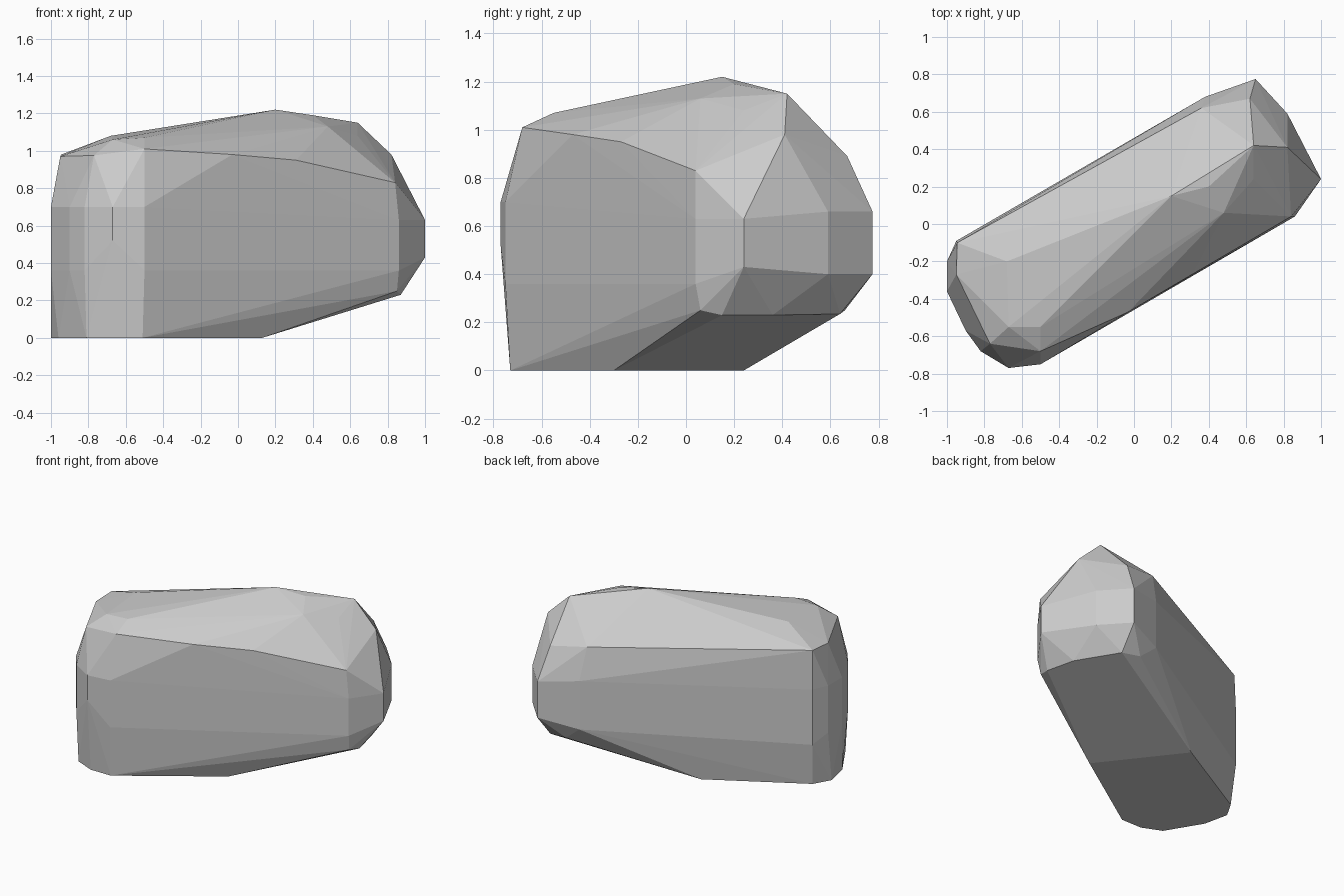
import bpy, bmesh

# Corner points of the boulder, grouped by region; the hull gives flat facets
base = [(-1, -.24, 0), (-.96, -.42, 0), (-.81, -.67, 0), (-.67, -.73, 0), (-.51, -.73, 0),
        (.13, -.30, 0), (-.29, .24, 0), (-.93, -.12, 0)]
# Outline columns (x, y, low z, high z): the upright walls
walls = [(-1, -.2, .36, .7), (-1, -.36, .36, .7), (-.9, -.57, .36, .7), (-.82, -.68, .36, .7),
         (-.67, -.77, .52, .7), (-.5, -.75, .36, .7), (.86, .04, .36, .63), (1, .24, .43, .63),
         (.82, .59, .4, .66), (.65, .775, .4, .66), (.38, .68, .35, .7), (-.95, -.09, .3, .7)]
# Lower rim of the overhanging far end
under = [(.85, .06, .25), (.87, .15, .23), (.82, .36, .23), (.64, .64, .235), (.5, .66, .25)]
# Shoulder and crown
top = [(-.945, -.1, .98), (-.95, -.27, .97), (-.77, -.64, .975), (-.5, -.68, 1.01),
       (-.03, -.47, .98), (.31, -.27, .95), (.84, .04, .83), (-.67, -.55, 1.06),
       (-.5, -.55, 1.07), (-.68, -.2, 1.08), (.2, .15, 1.22), (.4, .2, 1.19),
       (.48, .06, 1.13), (.64, .24, 1.08), (.64, .42, 1.15), (.82, .41, .98),
       (.62, .67, .89), (.36, .62, .93)]

bm = bmesh.new()
points = base + under + top
for x, y, low, high in walls:
    points += [(x, y, low), (x, y, high)]
for p in points:
    bm.verts.new(p)
result = bmesh.ops.convex_hull(bm, input=bm.verts[:])
# Drop points left inside the hull
bmesh.ops.delete(bm, geom=[v for v in bm.verts if not v.link_faces], context='VERTS')
bmesh.ops.recalc_face_normals(bm, faces=bm.faces[:])

mesh = bpy.data.meshes.new("boulder")
bm.to_mesh(mesh)
bm.free()
boulder = bpy.data.objects.new("boulder", mesh)
bpy.context.collection.objects.link(boulder)

# Facets soften where they meet at shallow angles
bpy.context.view_layer.objects.active = boulder
boulder.select_set(True)
bpy.ops.object.shade_flat()
